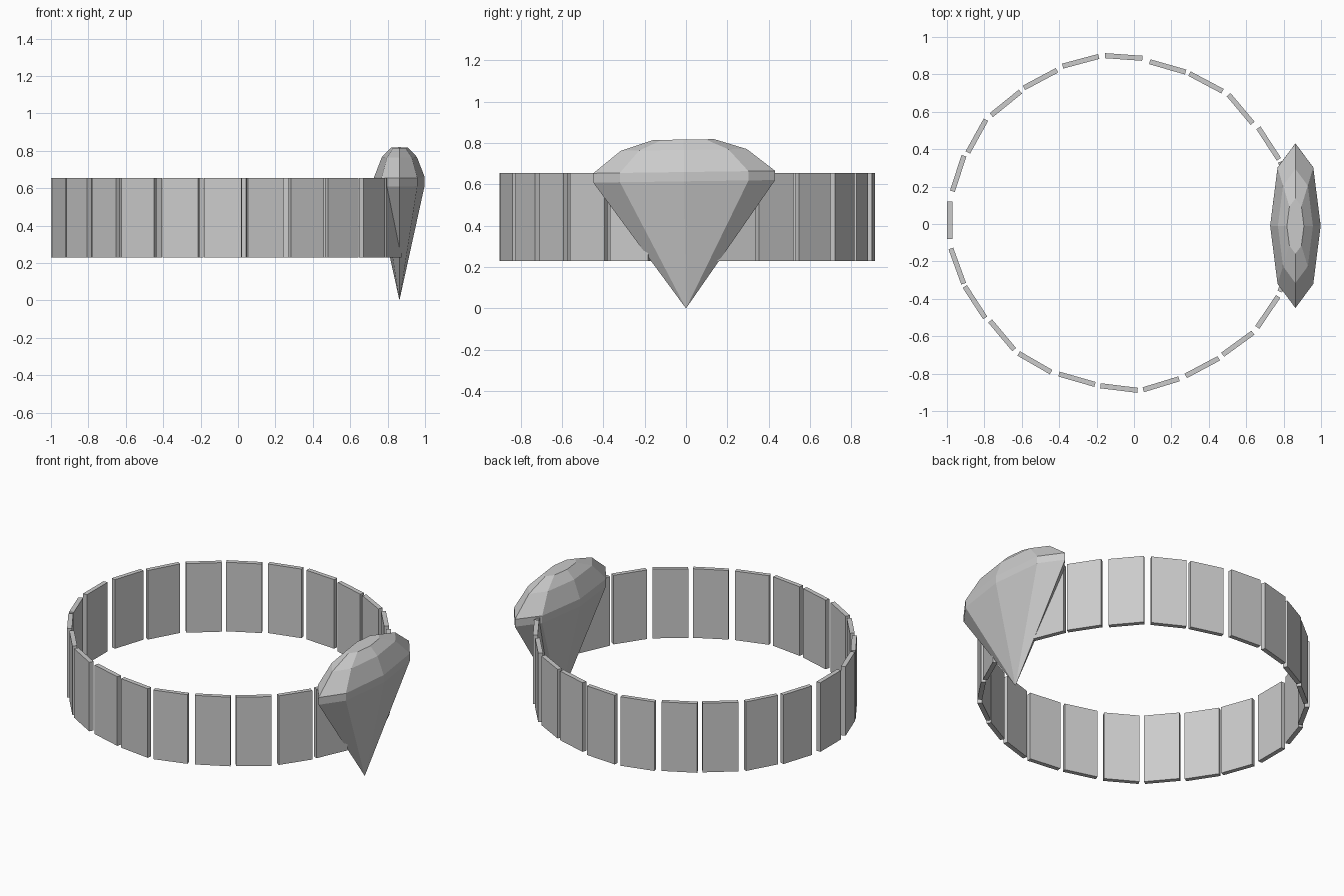
import bpy, bmesh
from math import sin, cos, pi, radians

if "Cube" in bpy.data.objects:
    bpy.data.objects.remove(bpy.data.objects["Cube"])

# Bracelet links: centre x, centre y, heading in degrees
LINKS = [
    (-0.985, 0.02, 90), (-0.94, 0.27, 72), (-0.84, 0.47, 61), (-0.685, 0.645, 39),
    (-0.50, 0.775, 28), (-0.285, 0.87, 15), (-0.055, 0.893, -4), (0.18, 0.84, -16),
    (0.385, 0.757, -28), (0.57, 0.615, -50), (0.72, 0.43, -57), (0.82, 0.24, -68),
    (0.86, 0.0, 90), (0.82, -0.27, 66), (0.715, -0.47, 56), (0.555, -0.64, 36),
    (0.365, -0.765, 28), (0.145, -0.857, 17), (-0.08, -0.877, -7), (-0.305, -0.83, -16),
    (-0.53, -0.742, -30), (-0.705, -0.595, -50), (-0.85, -0.418, -57), (-0.945, -0.225, -70),
]
LINK_SIZE = (0.20, 0.027, 0.425)
LINK_Z = 0.4425


def new_object(name, bm):
    bmesh.ops.recalc_face_normals(bm, faces=bm.faces)
    mesh = bpy.data.meshes.new(name)
    bm.to_mesh(mesh)
    bm.free()
    obj = bpy.data.objects.new(name, mesh)
    bpy.context.collection.objects.link(obj)
    return obj


# Flat rectangular links sharing one mesh
bm = bmesh.new()
bmesh.ops.create_cube(bm, size=1)
bmesh.ops.scale(bm, vec=LINK_SIZE, verts=bm.verts)
first = new_object("link_01", bm)
for i, (x, y, angle) in enumerate(LINKS):
    link = first
    if i:
        link = bpy.data.objects.new(f"link_{i + 1:02d}", first.data)
        bpy.context.collection.objects.link(link)
    link.location = (x, y, LINK_Z)
    link.rotation_euler.z = radians(angle)

# Cut gem: flattened eight-sided rings, pointed base, flat table on top
PROFILE = [(0.44, 0.615), (0.44, 0.66), (0.305, 0.767), (0.148, 0.817)]
FLATTEN = 0.307
bm = bmesh.new()
rings = [[bm.verts.new((r * FLATTEN * cos(k * pi / 4), r * sin(k * pi / 4), z))
          for k in range(8)] for r, z in PROFILE]
tip = bm.verts.new((0, 0, 0))
for k in range(8):
    n = (k + 1) % 8
    bm.faces.new((tip, rings[0][n], rings[0][k]))
    for low, high in zip(rings, rings[1:]):
        bm.faces.new((low[k], low[n], high[n], high[k]))
bm.faces.new(rings[-1])
gem = new_object("gem", bm)
gem.location = (0.863, 0, 0)
gem.rotation_euler.x = radians(0.8)
